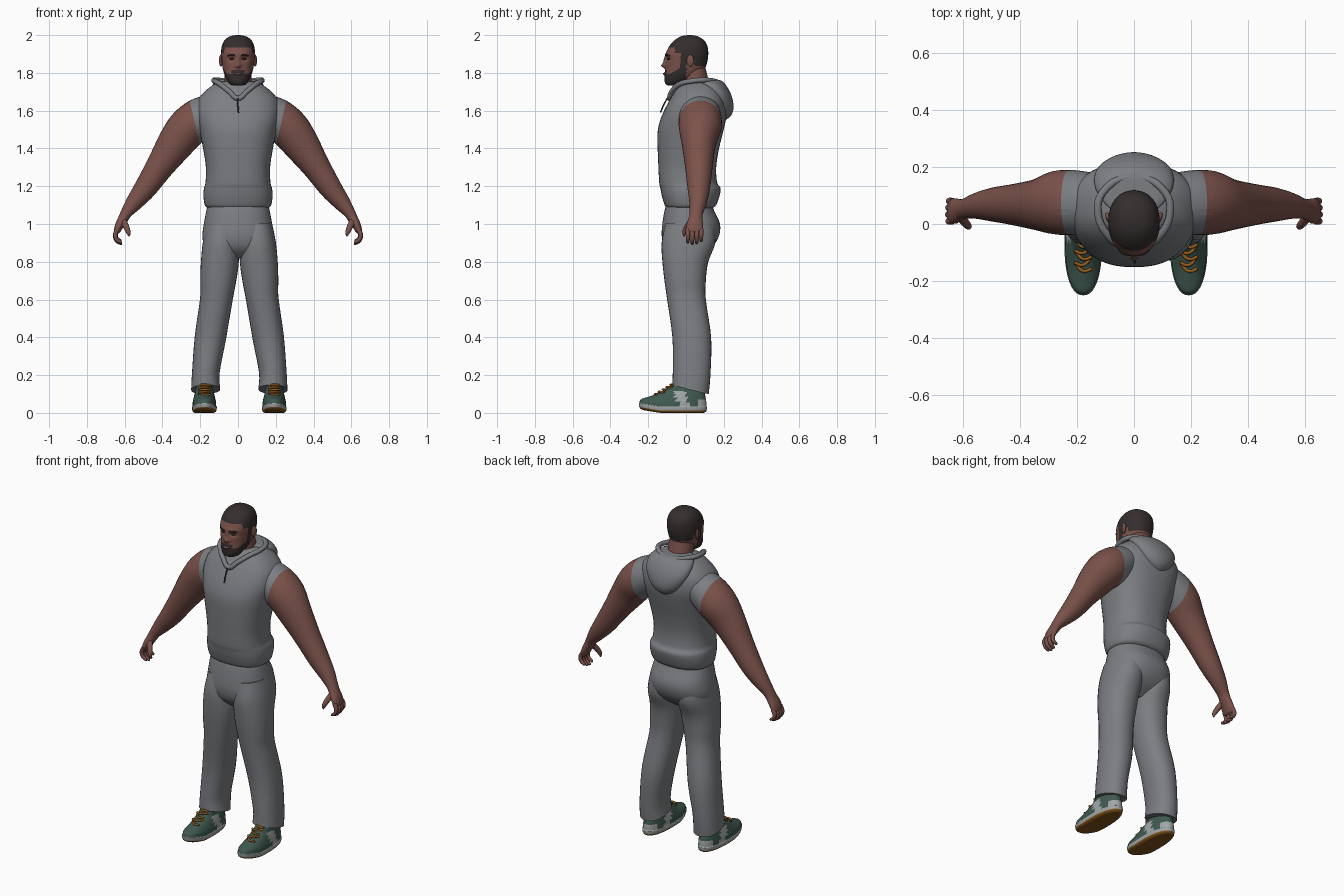
import bpy, bmesh, math
from mathutils import Vector, Matrix

if "Cube" in bpy.data.objects:
    bpy.data.objects.remove(bpy.data.objects["Cube"])


def material(name, r, g, b):
    m = bpy.data.materials.new(name)
    m.use_nodes = True
    m.diffuse_color = (r, g, b, 1)
    m.node_tree.nodes["Principled BSDF"].inputs["Base Color"].default_value = (r, g, b, 1)
    return m


grey = material("grey cloth", .2, .21, .225)
dark = material("dark trim", .05, .05, .055)
skin = material("skin", .2, .085, .07)
lip = material("lip", .24, .11, .1)
hair = material("hair", .035, .027, .027)
green = material("shoe green", .05, .1, .08)
pale = material("shoe grey", .36, .38, .38)
orange = material("lace orange", .3, .11, .012)
gum = material("gum sole", .22, .085, .01)


def spline(rows, steps):
    """Catmull-Rom through rows of numbers."""
    out = []
    for i in range(len(rows) - 1):
        p = [Vector(rows[max(0, min(len(rows) - 1, i + k))]) for k in (-1, 0, 1, 2)]
        for s in range(steps):
            t = s / steps
            out.append(.5 * (2 * p[1] + (p[2] - p[0]) * t
                             + (2 * p[0] - 5 * p[1] + 4 * p[2] - p[3]) * t ** 2
                             + (3 * p[1] - p[0] - 3 * p[2] + p[3]) * t ** 3))
    return out + [Vector(rows[-1])]


def finish(name, bm, mats, rule=None):
    bmesh.ops.recalc_face_normals(bm, faces=bm.faces)
    for f in bm.faces:
        f.smooth = len(f.verts) < 5
        if rule:
            f.material_index = rule(f.calc_center_median())
    me = bpy.data.meshes.new(name)
    bm.to_mesh(me)
    bm.free()
    for m in mats:
        me.materials.append(m)
    ob = bpy.data.objects.new(name, me)
    bpy.context.collection.objects.link(ob)
    return ob


def loft(name, rings, mats, rule=None, n=32, steps=4, power=2.0, warp=None, cut=None):
    """Skin a tube through rings of (x, y, z, half width, half depth)."""
    bm = bmesh.new()
    rows = spline(rings, steps)
    loops = []
    for i, r in enumerate(rows):
        a, b = rows[max(0, i - 1)], rows[min(len(rows) - 1, i + 1)]
        tangent = Vector((b[0] - a[0], b[1] - a[1], b[2] - a[2]))
        v = Vector((0, 1, 0))
        u = v.cross(tangent).normalized()
        loop = []
        for k in range(n):
            ang = math.tau * k / n
            c, s = math.cos(ang), math.sin(ang)
            p = (Vector(r[:3]) + u * math.copysign(abs(c) ** (2 / power), c) * r[3]
                 + v * math.copysign(abs(s) ** (2 / power), s) * r[4])
            loop.append(bm.verts.new(warp(p) if warp else p))
        loops.append(loop)
    for a, b in zip(loops, loops[1:]):
        for k in range(n):
            j = (k + 1) % n
            bm.faces.new((a[k], a[j], b[j], b[k]))
    bm.faces.new(loops[0][::-1])
    bm.faces.new(loops[-1])
    if cut:
        bmesh.ops.bisect_plane(bm, geom=bm.verts[:] + bm.edges[:] + bm.faces[:],
                               plane_co=cut[0], plane_no=cut[1])
    return finish(name, bm, mats, rule)


def stack(rows, x=0, side=1):
    """Rows of (z, x centre, half width, front y, back y) to rings."""
    return [(side * c + x, (f + b) / 2, z, w, (b - f) / 2) for z, c, w, f, b in rows]


def ball(name, pos, size, mat, tilt=0):
    bm = bmesh.new()
    m = Matrix.Translation(pos) @ Matrix.Rotation(tilt, 4, 'Z') @ Matrix.Diagonal((*size, 1))
    bmesh.ops.create_uvsphere(bm, u_segments=16, v_segments=10, radius=1, matrix=m)
    return finish(name, bm, [mat])


def tube(name, pts, radius, mat, closed=False):
    cu = bpy.data.curves.new(name, 'CURVE')
    cu.dimensions = '3D'
    cu.bevel_depth, cu.bevel_resolution, cu.resolution_u = radius, 2, 5
    cu.use_fill_caps = True
    sp = cu.splines.new('BEZIER')
    sp.bezier_points.add(len(pts) - 1)
    for bp, p in zip(sp.bezier_points, pts):
        bp.co = p
        bp.handle_left_type = bp.handle_right_type = 'AUTO'
    sp.use_cyclic_u = closed
    cu.materials.append(mat)
    ob = bpy.data.objects.new(name, cu)
    bpy.context.collection.objects.link(ob)
    return ob


# Sleeveless top, waistband flare at the bottom
loft("vest", stack([
    (1.085, 0, .16, -.1, .14), (1.1, 0, .176, -.113, .16), (1.15, 0, .183, -.128, .178),
    (1.19, 0, .18, -.136, .183), (1.22, 0, .172, -.142, .165), (1.3, 0, .17, -.146, .16),
    (1.4, 0, .185, -.15, .175), (1.5, 0, .205, -.149, .2), (1.58, 0, .222, -.125, .215),
    (1.65, 0, .215, -.09, .21), (1.7, 0, .178, -.06, .19), (1.74, 0, .125, -.03, .16),
    (1.755, 0, .085, 0, .13)]), [grey], n=48, power=2.4)
loft("hood", [(0, .19, 1.55, .02, .02), (0, .195, 1.575, .065, .045), (0, .192, 1.62, .105, .06),
              (0, .175, 1.68, .135, .066), (0, .14, 1.73, .138, .075), (0, .11, 1.757, .115, .08),
              (0, .1, 1.765, .085, .06)], [grey])
right = [(.045, -.075, 1.7), (.095, -.035, 1.74), (.125, .03, 1.757), (.11, .11, 1.762)]
tube("collar", [(0, -.088, 1.665)] + right + [(0, .165, 1.75)]
     + [(-x, y, z) for x, y, z in right[::-1]], .014, grey, True)
tube("zip", [(0, -.1, 1.665), (0, -.123, 1.62), (.003, -.135, 1.59)], .004, dark)

# Trousers: hips and two legs
loft("hips", stack([
    (1.13, 0, .155, -.095, .13), (1.08, 0, .166, -.112, .145), (1.0, 0, .181, -.125, .18),
    (.93, 0, .188, -.128, .172), (.87, 0, .17, -.11, .13), (.82, 0, .1, -.06, .06)]),
    [grey], n=48, power=2.3)


def hem(p):
    if p.z < .25:
        p.z -= p.y * .25 * (.25 - p.z) / .12
    return p


def shoe_colour(cx):
    def rule(c):
        lift = max(0, -.14 - c.y) * .17
        z = c.z - lift
        if z < .016:
            return 3
        if z < .034:
            return 1
        swoop = abs(c.x - cx) > .03 and -.05 < c.y + (z - .07) * .3 < .005 and z < .115
        heel = c.y > .07 and z < .07
        return 1 if swoop or heel else 0
    return rule


def toe_lift(p):
    p.z += max(0, -.14 - p.y) * .17
    return p


for side, label in ((1, "left"), (-1, "right")):
    off = .007
    loft(label + "_trouser_leg", stack([
        (1.0, .088, .085, -.11, .15), (.9, .097, .096, -.129, .155), (.8, .103, .1, -.125, .118),
        (.7, .112, .095, -.114, .105), (.6, .122, .086, -.1, .105), (.4, .153, .083, -.072, .133),
        (.22, .177, .073, -.07, .13), (.13, .178, .077, -.072, .12)], off, side),
        [grey], power=2.2, warp=hem)

    # Shoe
    cx = side * .185 + off
    loft(label + "_shoe", stack([
        (0, 0, .05, -.225, .095), (.008, 0, .062, -.244, .107), (.03, 0, .066, -.25, .112),
        (.036, 0, .063, -.247, .109), (.055, 0, .062, -.238, .108), (.075, 0, .058, -.2, .105),
        (.1, 0, .052, -.15, .1), (.12, 0, .047, -.11, .095), (.145, 0, .044, -.08, .09),
        (.165, 0, .04, -.065, .085)], cx), [green, pale, orange, gum],
        shoe_colour(cx), n=40, steps=4, power=2.3, warp=toe_lift)
    for i in range(5):
        y, z = -.165 + i * .021, .099 + i * .0125
        k = .012 * (-1) ** i
        tube(f"{label}_lace_{i + 1}", [(cx - .03, y + .02 + k, z - .002), (cx, y, z),
                                       (cx + .03, y + .02 - k, z - .002)], .006, orange)

    # Arm, with the shoulder cap belonging to the top
    rings = [(.12, .075, 1.605, .09, .1), (.2, .075, 1.563, .106, .113), (.27, .075, 1.505, .107, .112),
             (.335, .068, 1.42, .096, .09), (.415, .068, 1.302, .074, .073),
             (.49, .068, 1.19, .06, .06), (.55, .064, 1.113, .045, .046),
             (.59, .055, 1.06, .031, .036), (.607, .05, 1.03, .027, .037),
             (.627, .046, .995, .023, .044), (.64, .045, .962, .017, .042), (.643, .045, .95, .008, .03)]
    loft(label + "_arm", [(side * r[0], *r[1:]) for r in rings], [grey, skin],
         lambda c: int(abs(c.x) > .2 + (c.z - 1.41) * .23),
         cut=((side * .2, 0, 1.41), (side, 0, -.23)))

    # Fingers and thumb
    for i, size in enumerate((.95, 1.05, 1, .85)):
        y = .01 + i * .0235
        path = [(.636, .975, .012), (.65, .945, .012), (.643, .915, .0105), (.62, .9, .008), (.614, .898, .003)]
        loft(f"{label}_finger_{i + 1}",
             [(side * (.636 + (x - .636) * size), y, .975 + (z - .975) * size, r, r) for x, z, r in path],
             [skin], n=10, steps=3)
    loft(label + "_thumb", [(side * x, y, z, r, r) for x, y, z, r in (
        (.61, .03, 1.02, .018), (.592, .005, .985, .016), (.58, -.008, .955, .012), (.576, -.01, .935, .004))],
        [skin], n=10, steps=3)

    # Ear, eye and brow
    ball(label + "_ear", (side * .09, .022, 1.865), (.009, .02, .032), skin, side * -.35)
    ball(label + "_eye", (side * .034, -.092, 1.874), (.013, .008, .006), hair, side * .3)
    tube(label + "_brow", [(side * x, y, z) for x, y, z in (
        (.016, -.108, 1.892), (.036, -.1035, 1.897), (.055, -.088, 1.89))], .004, hair)

# Neck and head
loft("neck", stack([(1.68, 0, .085, -.03, .14), (1.74, 0, .073, -.02, .125), (1.8, 0, .07, -.02, .11),
                    (1.84, 0, .06, 0, .1)]), [skin])


def face_shape(p):
    if p.y < 0:
        x, z = abs(p.x), p.z
        bump = lambda px, pz, sx, sz: math.exp(-((x - px) / sx) ** 2 - ((z - pz) / sz) ** 2)
        p.y += (.013 * bump(.034, 1.874, .018, .012) - .022 * bump(0, 1.838, .014, .013)
                - .012 * bump(0, 1.865, .009, .022) - .005 * bump(.025, 1.9, .03, .01)
                - .005 * bump(0, 1.796, .02, .012))
    return p


def head_colour(c):
    x, y, z = abs(c.x), c.y, c.z
    line = 1.937 if y < -.06 else 1.905 if y < -.015 else 1.865 if y < .045 else 1.835
    beard = y < 0 and z < 1.793 + max(0, y + .09) * .5
    moustache = y < -.09 and x < .036 and z < 1.816
    sideburn = -.03 < y < .003 and 1.8 < z < 1.91
    return int(z > line or beard or moustache or sideburn)


loft("head", stack([
    (1.733, 0, .02, -.09, -.05), (1.738, 0, .04, -.105, -.02), (1.755, 0, .055, -.113, .01),
    (1.785, 0, .07, -.113, .06), (1.82, 0, .08, -.108, .098), (1.86, 0, .086, -.107, .113),
    (1.9, 0, .09, -.106, .118), (1.94, 0, .086, -.09, .114), (1.97, 0, .073, -.064, .098),
    (1.99, 0, .05, -.034, .07), (1.998, 0, .025, -.005, .043), (2.0, 0, .005, .015, .025)]),
    [skin, hair], head_colour, n=72, steps=7, power=2.2, warp=face_shape)
ball("lips", (0, -.115, 1.795), (.02, .008, .006), lip)
